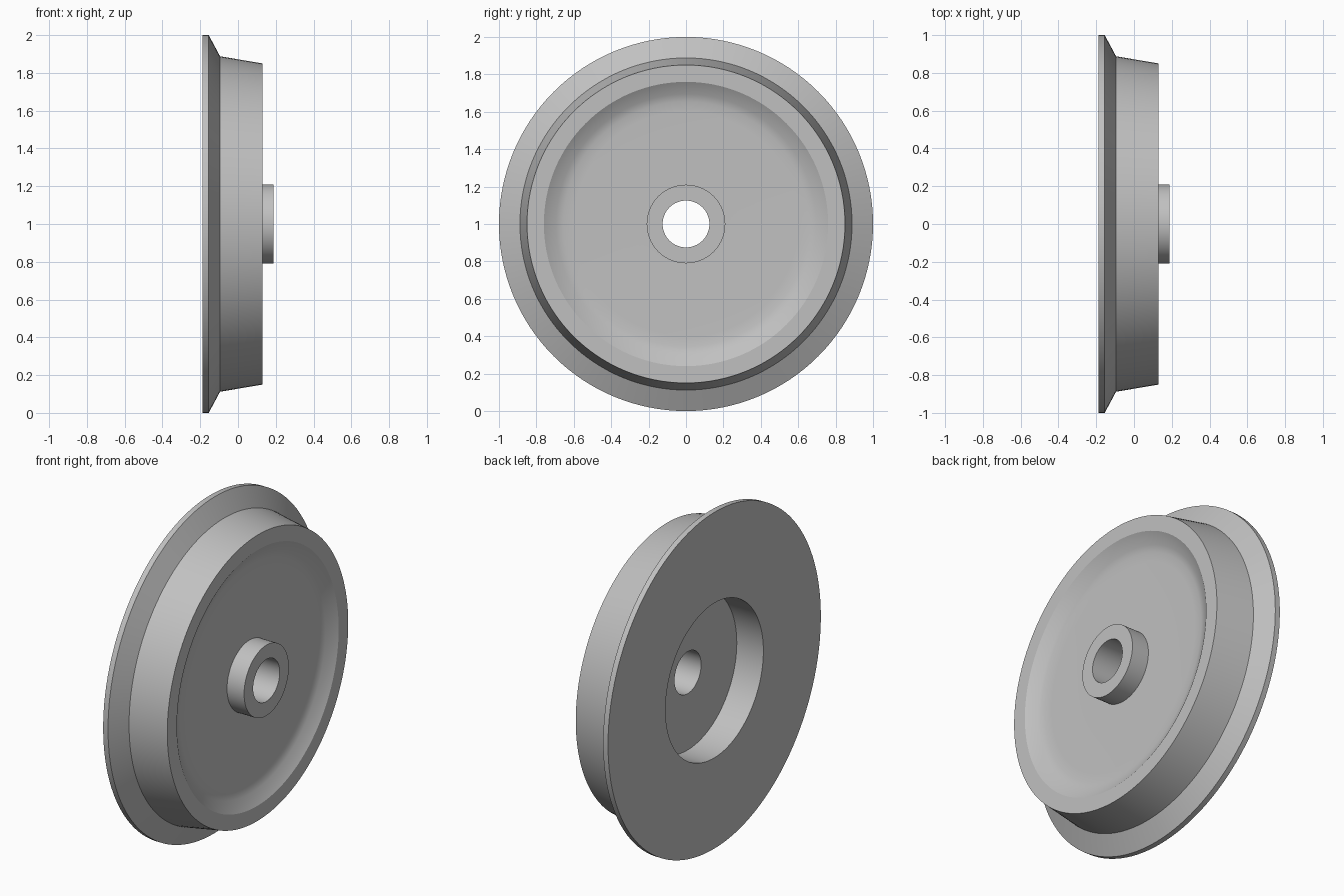
import bpy, bmesh
from math import tau, radians

cube = bpy.data.objects.get("Cube")
if cube:
    bpy.data.objects.remove(cube)

# Bare grey metal
steel = bpy.data.materials.new("grey_metal")
steel.use_nodes = True
GREY = (0.53, 0.53, 0.53, 1)
steel.diffuse_color = GREY
steel.node_tree.nodes["Principled BSDF"].inputs["Base Color"].default_value = GREY


def lathe(name, profile, steps=128):
    """Revolve a closed (x, radius) outline about the axle, one unit above ground."""
    bm = bmesh.new()
    verts = [bm.verts.new((x, 0, 1 + r)) for x, r in profile]
    edges = [bm.edges.new((v, verts[i - 1])) for i, v in enumerate(verts)]
    bmesh.ops.spin(bm, geom=verts + edges, cent=(0, 0, 1), axis=(1, 0, 0),
                   angle=tau, steps=steps)
    bmesh.ops.remove_doubles(bm, verts=bm.verts, dist=0.0001)
    bmesh.ops.recalc_face_normals(bm, faces=bm.faces)
    mesh = bpy.data.meshes.new(name)
    bm.to_mesh(mesh)
    bm.free()
    mesh.materials.append(steel)
    obj = bpy.data.objects.new(name, mesh)
    bpy.context.collection.objects.link(obj)
    bpy.ops.object.select_all(action='DESELECT')
    obj.select_set(True)
    bpy.context.view_layer.objects.active = obj
    bpy.ops.object.shade_smooth_by_angle(angle=radians(30))
    return obj


lathe("flanged_wheel", [
    # back face and flange
    (-0.187, 0.46), (-0.187, 1.0), (-0.155, 1.0), (-0.095, 0.888),
    # tapered tread and flat rim
    (0.13, 0.85), (0.13, 0.76),
    # dished face
    (0.088, 0.695), (0.077, 0.655), (0.075, 0.6), (0.075, 0.21),
    # hub and bore
    (0.187, 0.21), (0.187, 0.125), (-0.012, 0.125),
    # round pocket in the back
    (-0.012, 0.46),
])
